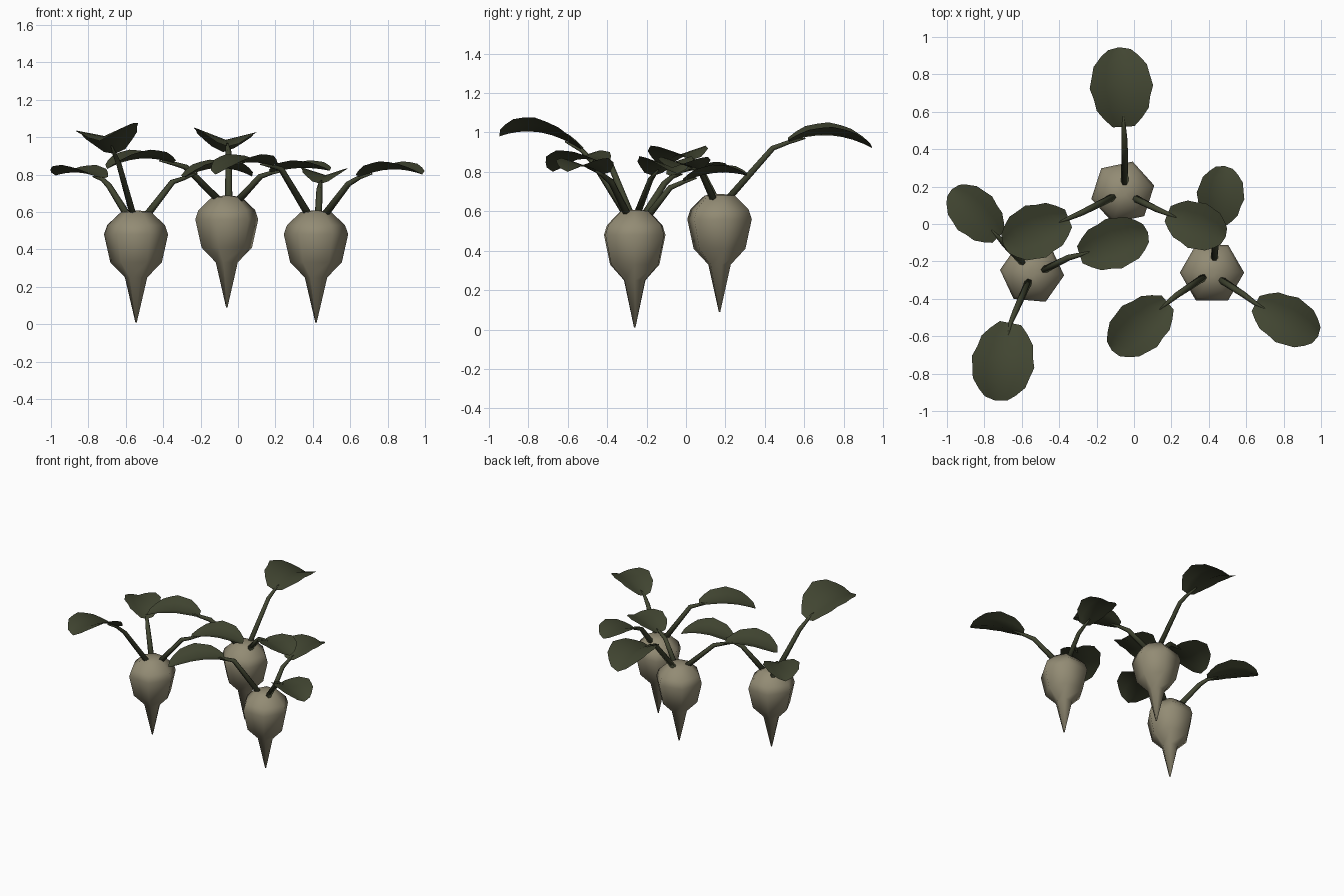
import bpy, bmesh, math
from mathutils import Vector

if "Cube" in bpy.data.objects:
    bpy.data.objects.remove(bpy.data.objects["Cube"])


def material(name, rgb):
    m = bpy.data.materials.new(name)
    m.diffuse_color = (*rgb, 1)
    m.use_nodes = True
    m.node_tree.nodes["Principled BSDF"].inputs["Base Color"].default_value = m.diffuse_color
    return m


ROOT = material("pale root", (0.29, 0.26, 0.175))
GREEN = material("dark leaf green", (0.053, 0.060, 0.031))


def finish(name, bm, mat, fix=True):
    if fix:
        bmesh.ops.recalc_face_normals(bm, faces=bm.faces)
    me = bpy.data.meshes.new(name)
    bm.to_mesh(me)
    bm.free()
    me.materials.append(mat)
    me.shade_smooth()
    ob = bpy.data.objects.new(name, me)
    bpy.context.collection.objects.link(ob)
    return ob


def loft(bm, rings):
    """Bridge closed rings and cap both ends."""
    vs = [[bm.verts.new(p) for p in r] for r in rings]
    n = len(vs[0])
    for a, b in zip(vs, vs[1:]):
        for i in range(n):
            j = (i + 1) % n
            bm.faces.new((a[i], a[j], b[j], b[i]))
    bm.faces.new(vs[0])
    bm.faces.new(vs[-1])


# Six-sided root bulb: radius, height
PROFILE = [(0.004, 0.01), (0.06, 0.25), (0.138, 0.33), (0.172, 0.48),
           (0.155, 0.53), (0.08, 0.6), (0.02, 0.607)]


def bulb(name, x, y, lift, turn):
    bm = bmesh.new()
    rings = []
    for r, z in PROFILE:
        rings.append([(x + r * math.cos(turn + k * math.pi / 3),
                       y + r * math.sin(turn + k * math.pi / 3), z + lift)
                      for k in range(6)])
    loft(bm, rings)
    finish(name, bm, ROOT)


# Bent, tapering stem
def stem(name, pts):
    bm = bmesh.new()
    pts = [Vector(p) for p in pts]
    rings = []
    for i, p in enumerate(pts):
        d = (pts[min(i + 1, len(pts) - 1)] - pts[max(i - 1, 0)]).normalized()
        u = d.cross(Vector((0, 0, 1))).normalized()
        v = u.cross(d)
        r = (0.02, 0.016, 0.012, 0.004)[i]
        rings.append([p + r * (u * math.cos(k * math.tau / 6) + v * math.sin(k * math.tau / 6))
                      for k in range(6)])
    loft(bm, rings)
    finish(name, bm, GREEN)


# Leaf outline: position along the rib, relative half width
OUTLINE = [(0.0, 0.34), (0.1, 0.62), (0.22, 0.82), (0.36, 0.93), (0.5, 1.0),
           (0.64, 0.96), (0.77, 0.84), (0.89, 0.62), (0.97, 0.36)]


def rib(base, tip, arch, t):
    return base.lerp(tip, t) + Vector((0, 0, arch * 4 * t * (1 - t)))


def leaf(name, base, tip, width, arch, roll):
    bm = bmesh.new()
    d = tip - base
    side = Vector((-d.y, d.x, 0)).normalized()
    rows = []
    for i, (t, w) in enumerate(OUTLINE):
        h = w * width / 2 * (1.03 if i % 2 == 0 else 0.98)   # slightly toothed edge
        c = rib(base, tip, arch, t)
        row = []
        for s in (-1, -0.5, 0, 0.5, 1):
            up = h * (0.32 * abs(s) + roll * s)
            row.append(bm.verts.new(c + side * h * s + Vector((0, 0, up))))
        rows.append(row)
    for a, b in zip(rows, rows[1:]):
        for k in range(4):
            bm.faces.new((a[k + 1], a[k], b[k], b[k + 1]))
    end = bm.verts.new(tip)
    for k in range(4):
        bm.faces.new((rows[-1][k + 1], rows[-1][k], end))
    bm.normal_update()
    if sum(f.normal.z for f in bm.faces) < 0:
        bmesh.ops.reverse_faces(bm, faces=bm.faces)
    finish(name, bm, GREEN, False)


bulb("left_root", -0.545, -0.26, 0, math.radians(-5))
bulb("back_root", -0.06, 0.17, 0.08, math.radians(12))
bulb("right_root", 0.417, -0.26, 0, 0)

# Stem start, stem knee, leaf base, leaf tip, leaf width, arch, roll
LEAVES = {
    "back_leaf_1": ((-.05, .21, .66), (-.05, .44, .92), (-.055, .52, .95), (-.08, .945, .92), .33, .05, .07),
    "back_leaf_2": ((-.10, .15, .66), (-.28, .06, .84), (-.35, .03, .86), (-.70, -.11, .83), .29, .04, 0),
    "back_leaf_3": ((0, .14, .66), (.12, .08, .79), (.18, .055, .81), (.49, -.07, .82), .25, .02, 0),
    "left_leaf_1": ((-.59, -.21, .58), (-.69, -.11, .74), (-.725, -.07, .775), (-.975, .185, .795), .25, .025, 0),
    "left_leaf_2": ((-.49, -.25, .58), (-.35, -.18, .76), (-.29, -.165, .78), (.075, -.045, .79), .27, .05, 0),
    "left_leaf_3": ((-.56, -.3, .58), (-.635, -.47, .85), (-.66, -.53, .91), (-.74, -.945, .98), .33, .055, .13),
    "right_leaf_1": ((.43, -.19, .58), (.435, -.08, .72), (.44, -.01, .75), (.485, .31, .78), .25, .03, 0),
    "right_leaf_2": ((.38, -.28, .58), (.23, -.38, .83), (.18, -.42, .845), (-.12, -.675, .80), .28, .04, 0),
    "right_leaf_3": ((.46, -.295, .58), (.59, -.38, .75), (.65, -.425, .785), (.985, -.6, .80), .26, .035, 0),
}
for name, (start, knee, base, tip, width, arch, roll) in LEAVES.items():
    base, tip = Vector(base), Vector(tip)
    leaf(name, base, tip, width, arch, roll)
    under = rib(base, tip, arch, 0.2) - Vector((0, 0, 0.006))
    stem(name.replace("leaf", "stem"), (start, knee, base, under))
